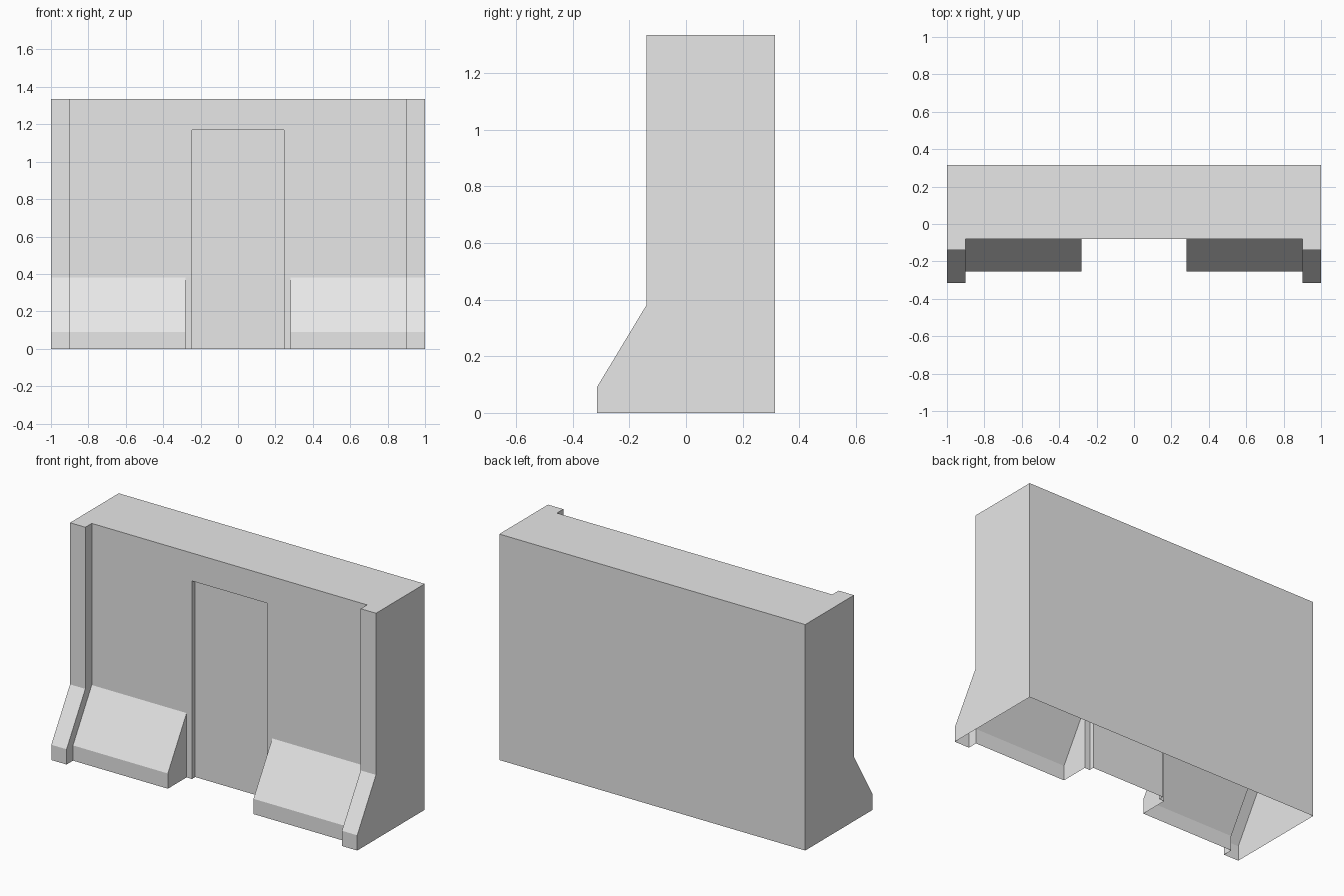
import bpy
import bmesh

cube = bpy.data.objects.get("Cube")
if cube:
    bpy.data.objects.remove(cube, do_unlink=True)

HEIGHT, BACK = 1.335, 0.315
PILLAR_Y, BAY_Y, DOOR_Y = -0.14, -0.08, -0.05
FOOT_OUT, FOOT_LOW, FOOT_TOP = 0.175, 0.09, 0.38

grey = bpy.data.materials.new("plain grey")
grey.use_nodes = True
colour = (0.8, 0.8, 0.8, 1)
grey.diffuse_color = colour
grey.node_tree.nodes["Principled BSDF"].inputs["Base Color"].default_value = colour


def extrude_profile(name, half_width, profile):
    """Extrude a (y, z) outline along x, centred on x = 0."""
    bm = bmesh.new()
    face = bm.faces.new([bm.verts.new((-half_width, y, z)) for y, z in profile])
    extruded = bmesh.ops.extrude_face_region(bm, geom=[face], use_keep_orig=True)
    verts = [v for v in extruded["geom"] if isinstance(v, bmesh.types.BMVert)]
    bmesh.ops.translate(bm, vec=(2 * half_width, 0, 0), verts=verts)
    bmesh.ops.recalc_face_normals(bm, faces=bm.faces)
    mesh = bpy.data.meshes.new(name)
    bm.to_mesh(mesh)
    bm.free()
    obj = bpy.data.objects.new(name, mesh)
    bpy.context.collection.objects.link(obj)
    mesh.materials.append(grey)
    return obj


def front_line(y, bottom, top):
    """Front outline of a wall at depth y with a sloping foot."""
    return [(y - FOOT_OUT, bottom), (y - FOOT_OUT, FOOT_LOW), (y, FOOT_TOP), (y, top)]


def box_profile(back, top):
    return [(-1, -1), (back, -1), (back, top), (-1, top)]


# Wall block with the full-width pillar outline
wall = extrude_profile("wall_panel", 1.0,
                       front_line(PILLAR_Y, 0, HEIGHT) + [(BACK, HEIGHT), (BACK, 0)])

# Recessed bay between pillars, gap between the feet, and door recess
cutters = [
    extrude_profile("bay_cutter", 0.9, front_line(BAY_Y, -1, 2) + [(-1, 2), (-1, -1)]),
    extrude_profile("foot_gap_cutter", 0.28, box_profile(BAY_Y, 1.25)),
    extrude_profile("door_cutter", 0.245, box_profile(DOOR_Y, 1.17)),
]
for cutter in cutters:
    cutter.hide_render = True
    mod = wall.modifiers.new(cutter.name, "BOOLEAN")
    mod.operation = "DIFFERENCE"
    mod.solver = "EXACT"
    mod.object = cutter

# Bake the cuts and discard the cutters
bpy.context.view_layer.update()
graph = bpy.context.evaluated_depsgraph_get()
baked = bpy.data.meshes.new_from_object(wall.evaluated_get(graph))
wall.modifiers.clear()
wall.data = baked
for cutter in cutters:
    bpy.data.objects.remove(cutter, do_unlink=True)

# Open underside
bm = bmesh.new()
bm.from_mesh(baked)
bmesh.ops.remove_doubles(bm, verts=bm.verts, dist=0.0001)
floor = [f for f in bm.faces if all(abs(v.co.z) < 0.001 for v in f.verts)]
bmesh.ops.delete(bm, geom=floor, context="FACES")
bm.to_mesh(baked)
bm.free()
